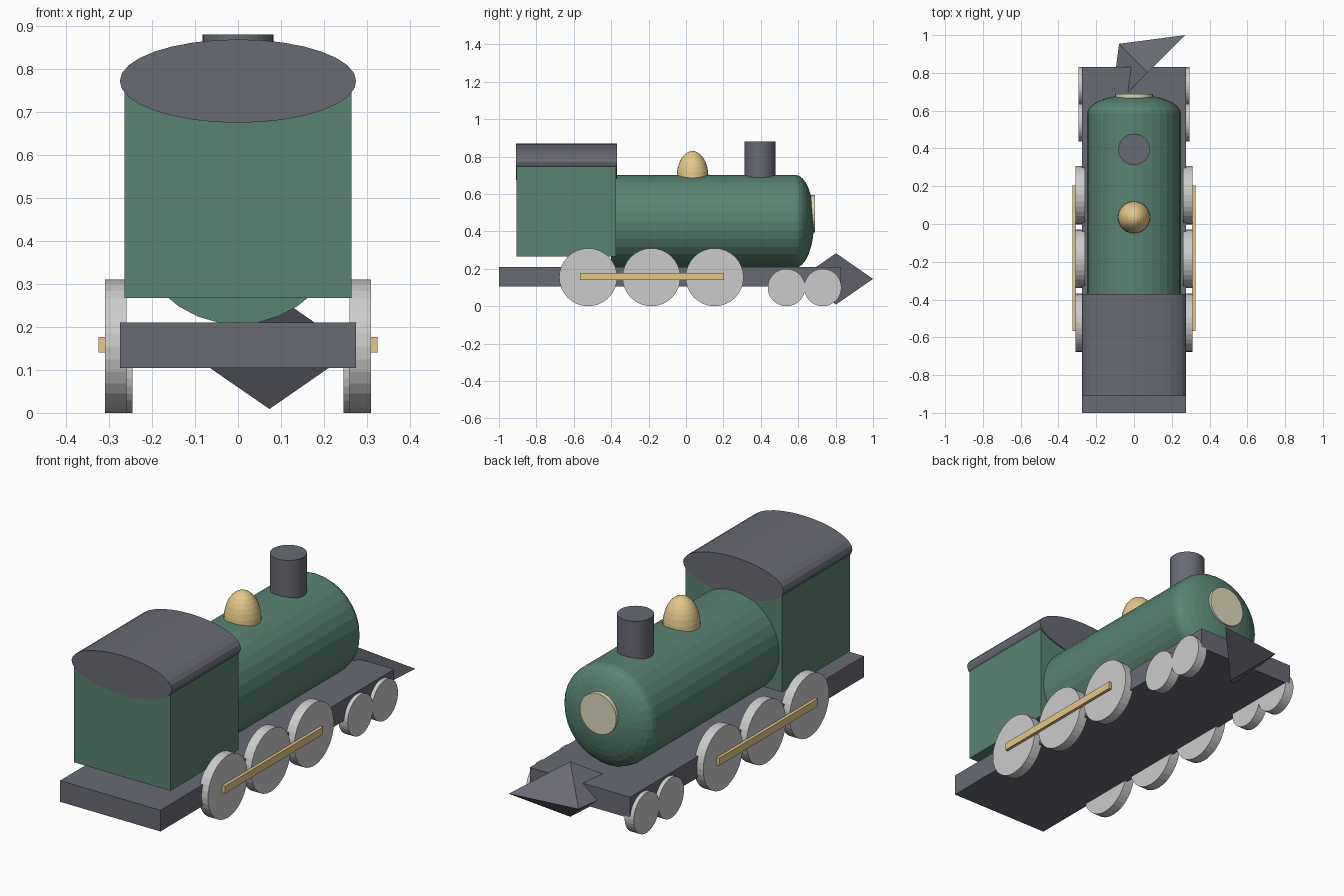
import bpy, bmesh
from math import pi, sin, cos
from mathutils import Matrix

if "Cube" in bpy.data.objects:
    bpy.data.objects.remove(bpy.data.objects["Cube"])


def material(name, rgb):
    m = bpy.data.materials.new(name)
    m.diffuse_color = (*rgb, 1)
    m.use_nodes = True
    m.node_tree.nodes["Principled BSDF"].inputs["Base Color"].default_value = m.diffuse_color
    return m


GREEN = material("green_paint", (0.10, 0.23, 0.17))
DARK = material("dark_metal", (0.14, 0.145, 0.175))
GOLD = material("brass", (0.78, 0.58, 0.25))
CREAM = material("cream_glass", (0.75, 0.70, 0.52))


def finish(ob, name, mat):
    ob.name = ob.data.name = name
    if mat:
        ob.data.materials.append(mat)
    return ob


def box(name, lo, hi, mat=None):
    bpy.ops.mesh.primitive_cube_add(size=1, location=[(a + b) / 2 for a, b in zip(lo, hi)])
    bpy.context.object.scale = [b - a for a, b in zip(lo, hi)]
    return finish(bpy.context.object, name, mat)


def cylinder(name, loc, r, depth, rot=(0, 0, 0), mat=None):
    bpy.ops.mesh.primitive_cylinder_add(vertices=32, radius=r, depth=depth,
                                        location=loc, rotation=rot)
    return finish(bpy.context.object, name, mat)


def lathe(name, profile, loc, rot, mat):
    """Revolve (radius, height) points about local z."""
    bm = bmesh.new()
    vs = [bm.verts.new((r, 0, h)) for r, h in profile]
    es = [bm.edges.new(p) for p in zip(vs, vs[1:])]
    bmesh.ops.spin(bm, geom=vs + es, cent=(0, 0, 0), axis=(0, 0, 1),
                   angle=2 * pi, steps=32, use_duplicate=False)
    bmesh.ops.remove_doubles(bm, verts=bm.verts, dist=1e-5)
    bmesh.ops.recalc_face_normals(bm, faces=bm.faces)
    me = bpy.data.meshes.new(name)
    bm.to_mesh(me)
    bm.free()
    ob = bpy.data.objects.new(name, me)
    bpy.context.collection.objects.link(ob)
    ob.location, ob.rotation_euler = loc, rot
    return finish(ob, name, mat)


def quarter(r, h, base, n=8):
    """Quarter ellipse from the rim up to the pole."""
    return [(r * cos(i * pi / 2 / n), base + h * sin(i * pi / 2 / n)) for i in range(n)] + [(0, base + h)]


# Chassis and cab
box("chassis", (-0.275, -1.0, 0.105), (0.275, 0.83, 0.21), DARK)
box("cab", (-0.264, -0.905, 0.267), (0.264, -0.375, 0.77), GREEN)

# Elliptical cab roof
roof = cylinder("cab_roof", (0, -0.64, 0.772), 1, 1, (pi / 2, 0, 0), DARK)
roof.scale = (0.275, 0.097, 0.54)

# Boiler with a rounded nose, plus round lamp
lathe("boiler", [(0, -0.40), (0.248, -0.40)] + quarter(0.248, 0.1, 0.585),
      (0, 0, 0.454), (-pi / 2, 0, 0), GREEN)
cylinder("headlamp", (0, 0.669, 0.495), 0.1, 0.04, (pi / 2, 0, 0), CREAM)

# Chimney and steam dome
cylinder("chimney", (0, 0.395, 0.76), 0.083, 0.24, mat=DARK)
lathe("steam_dome", [(0, -0.06), (0.085, -0.06)] + quarter(0.085, 0.14, 0),
      (0, 0.035, 0.69), (0, 0, 0), GOLD)

# Wheels and coupling rods on both sides
for s, side in ((-1, "left"), (1, "right")):
    for i, y in enumerate((-0.523, -0.185, 0.153)):
        cylinder(f"driving_wheel_{side}_{i + 1}", (s * 0.285, y, 0.155), 0.155, 0.05, (0, pi / 2, 0))
    for i, y in enumerate((0.537, 0.731)):
        cylinder(f"small_wheel_{side}_{i + 1}", (s * 0.27, y, 0.1), 0.1, 0.05, (0, pi / 2, 0))
    x0, x1 = sorted((s * 0.308, s * 0.325))
    box(f"coupling_rod_{side}", (x0, -0.567, 0.14), (x1, 0.203, 0.177), GOLD)

# Slanted four-sided track guard at the nose
bpy.ops.mesh.primitive_cone_add(vertices=4, radius1=1, radius2=0, depth=1,
                                location=(-0.003, 0.878, 0.146), rotation=(-pi / 2, 0, pi / 4))
bpy.context.object.scale = (0.28, 0.137, 0.215)
finish(bpy.context.object, "track_guard", DARK)
